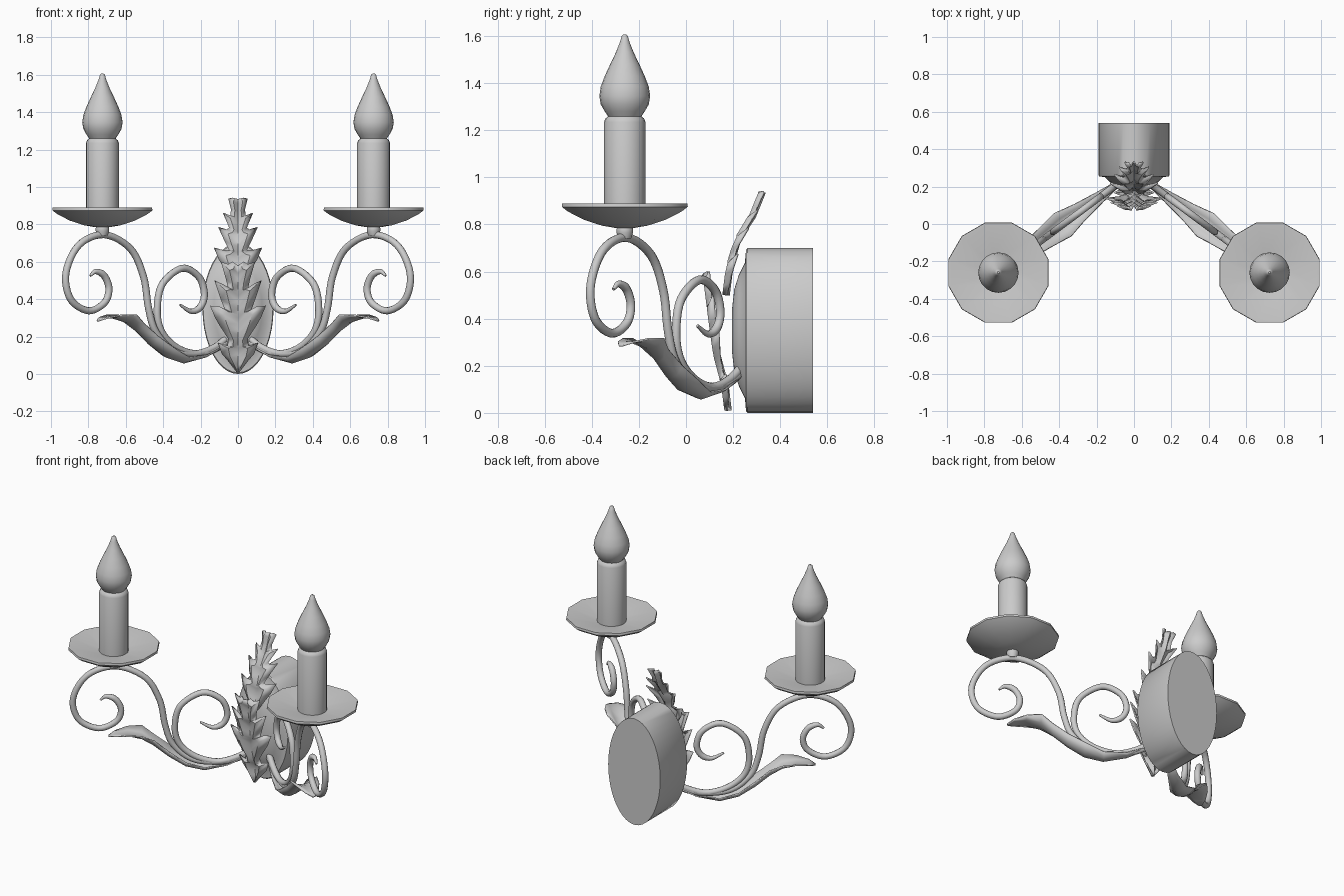
import bpy, bmesh, math
from mathutils import Vector

cube = bpy.data.objects.get("Cube")
if cube:
    bpy.data.objects.remove(cube, do_unlink=True)

GREY = (0.6, 0.6, 0.6, 1)
metal = bpy.data.materials.new("pale grey")
metal.use_nodes = True
metal.diffuse_color = GREY
metal.node_tree.nodes["Principled BSDF"].inputs["Base Color"].default_value = GREY

CUP_X, CUP_Y = 0.725, -0.26
SLOPE = -0.744                                # plan direction of each arm
ACROSS = Vector((-SLOPE, 1, 0)).normalized()  # level direction across an arm


def on_arm(x, z):
    """Point in the upright plane of the left arm."""
    return Vector((x, CUP_Y + SLOPE * (x - CUP_X), z))


def finish(name, bm, angle=40):
    bmesh.ops.recalc_face_normals(bm, faces=bm.faces)
    mesh = bpy.data.meshes.new(name)
    bm.to_mesh(mesh)
    bm.free()
    ob = bpy.data.objects.new(name, mesh)
    bpy.context.collection.objects.link(ob)
    mesh.materials.append(metal)
    bpy.ops.object.select_all(action='DESELECT')
    ob.select_set(True)
    bpy.context.view_layer.objects.active = ob
    bpy.ops.object.shade_smooth_by_angle(angle=math.radians(angle))
    return ob


def lathe(name, profile, sides, centre, turn=0.0):
    """Closed turned part from (radius, height) pairs."""
    bm = bmesh.new()
    rings = []
    for r, z in profile:
        rings.append([bm.verts.new((centre[0] + r * math.cos(turn + math.tau * i / sides),
                                    centre[1] + r * math.sin(turn + math.tau * i / sides), z))
                      for i in range(sides)])
    for a, b in zip(rings, rings[1:]):
        for i in range(sides):
            j = (i + 1) % sides
            bm.faces.new((a[i], a[j], b[j], b[i]))
    bm.faces.new(rings[0])
    bm.faces.new(rings[-1])
    return finish(name, bm)


def smooth_path(points, steps=6):
    """Catmull-Rom path through the points."""
    pts = [2 * points[0] - points[1]] + points + [2 * points[-1] - points[-2]]
    out = []
    for a, b, c, d in zip(pts, pts[1:], pts[2:], pts[3:]):
        for s in range(steps):
            t = s / steps
            out.append(0.5 * (2 * b + (c - a) * t + (2 * a - 5 * b + 4 * c - d) * t * t
                              + (3 * b - a - 3 * c + d) * t ** 3))
    return out + [points[-1]]


def tube(name, points, radius, side):
    """Round bar bent in the arm plane, thinning at its curled tip."""
    path = smooth_path([on_arm(x, z) for x, z in points])
    bm = bmesh.new()
    rings, n = [], 10
    for k, p in enumerate(path):
        tangent = (path[min(k + 1, len(path) - 1)] - path[max(k - 1, 0)]).normalized()
        u = tangent.cross(ACROSS)
        left = (len(path) - 1 - k) / 10
        r = radius * min(1, 0.35 + 0.65 * left)
        ring = []
        for i in range(n):
            a = math.tau * i / n
            v = p + r * (math.cos(a) * u + math.sin(a) * ACROSS)
            ring.append(bm.verts.new((side * v.x, v.y, v.z)))
        rings.append(ring)
    for a, b in zip(rings, rings[1:]):
        for i in range(n):
            bm.faces.new((a[i], a[(i + 1) % n], b[(i + 1) % n], b[i]))
    bm.faces.new(rings[0])
    bm.faces.new(rings[-1])
    finish(name, bm, 60)


def sheet(name, rows, thickness, angle=50):
    """Thin leaf from rows of points running along its length."""
    bm = bmesh.new()
    grid = [[bm.verts.new(p) for p in row] for row in rows]
    for a, b in zip(grid, grid[1:]):
        for i in range(len(a) - 1):
            bm.faces.new((a[i], a[i + 1], b[i + 1], b[i]))
    ob = finish(name, bm, angle)
    mod = ob.modifiers.new("thickness", 'SOLIDIFY')
    mod.thickness = thickness
    mod.offset = 0


def spine_y(spine, z):
    for (y0, z0), (y1, z1) in zip(spine, spine[1:]):
        if z <= z1:
            return y0 + (y1 - y0) * (z - z0) / (z1 - z0)
    return spine[-1][0]


def acanthus(name, outline, spine):
    """Lobed leaf: outline holds (half width, edge height, rib height)."""
    rows = []
    for w, ze, zr in outline:
        yr, ye = spine_y(spine, zr), spine_y(spine, ze)
        zm = (ze + zr) / 2
        ym = (yr + ye) / 2 - 0.012
        rows.append([(-w, ye + 0.15 * w, ze), (-w / 2, ym, zm), (0, yr + 0.012, zr),
                     (w / 2, ym, zm), (w, ye + 0.15 * w, ze)])
    sheet(name, rows, 0.008)


# Wall box: oval block with a shallow domed front
bm = bmesh.new()
N = 40
loops = []
for y, s in ((0.54, 1), (0.262, 1), (0.255, 0.98), (0.25, 0.82), (0.225, 0.68),
             (0.205, 0.5), (0.195, 0.25)):
    loops.append([bm.verts.new((0.19 * s * math.cos(math.tau * i / N), y,
                                0.35 + 0.35 * s * math.sin(math.tau * i / N)))
                  for i in range(N)])
for a, b in zip(loops, loops[1:]):
    for i in range(N):
        bm.faces.new((a[i], a[(i + 1) % N], b[(i + 1) % N], b[i]))
bm.faces.new(loops[0])
bm.faces.new(loops[-1])
finish("wall_box", bm)

# Two lobed leaves on the front of the box
acanthus("lower_leaf", [
    (0.004, 0.01, 0.012), (0.05, 0.07, 0.05), (0.085, 0.11, 0.08), (0.105, 0.165, 0.11),
    (0.055, 0.15, 0.14), (0.05, 0.19, 0.17), (0.09, 0.25, 0.21), (0.12, 0.30, 0.24),
    (0.148, 0.365, 0.27), (0.10, 0.36, 0.30), (0.07, 0.34, 0.32), (0.09, 0.40, 0.35),
    (0.125, 0.50, 0.39), (0.085, 0.48, 0.42), (0.055, 0.46, 0.44), (0.06, 0.50, 0.47),
    (0.09, 0.60, 0.51), (0.05, 0.585, 0.54), (0.03, 0.60, 0.58)],
    [(0.18, 0.0), (0.165, 0.12), (0.13, 0.25), (0.11, 0.40), (0.085, 0.60)])
acanthus("upper_leaf", [
    (0.03, 0.50, 0.50), (0.06, 0.55, 0.53), (0.10, 0.61, 0.56), (0.128, 0.675, 0.59),
    (0.08, 0.66, 0.62), (0.045, 0.66, 0.65), (0.07, 0.71, 0.68), (0.105, 0.785, 0.71),
    (0.06, 0.77, 0.74), (0.045, 0.78, 0.76), (0.08, 0.86, 0.80), (0.04, 0.845, 0.83),
    (0.035, 0.88, 0.87), (0.05, 0.935, 0.91), (0.03, 0.94, 0.935)],
    [(0.17, 0.5), (0.185, 0.62), (0.22, 0.74), (0.28, 0.83), (0.325, 0.94)])

MAIN_SCROLL = [(0.05, 0.20), (0.13, 0.14), (0.23, 0.108), (0.35, 0.13), (0.44, 0.225),
               (0.478, 0.35), (0.505, 0.52), (0.575, 0.67), (0.715, 0.745), (0.85, 0.69),
               (0.92, 0.54), (0.895, 0.40), (0.80, 0.338), (0.715, 0.38), (0.69, 0.455),
               (0.715, 0.525), (0.76, 0.548), (0.79, 0.525)]
INNER_SCROLL = [(0.05, 0.18), (0.14, 0.125), (0.24, 0.11), (0.34, 0.15), (0.41, 0.23),
                (0.432, 0.34), (0.405, 0.48), (0.30, 0.565), (0.21, 0.52), (0.18, 0.43),
                (0.20, 0.36), (0.25, 0.335), (0.31, 0.37)]
# Arm leaf: x, height, half width, lift of the edges
ARM_LEAF = [(0.08, 0.15, 0.015, 0.0), (0.18, 0.09, 0.03, 0.01), (0.29, 0.06, 0.05, 0.03),
            (0.38, 0.09, 0.075, 0.045), (0.46, 0.15, 0.06, 0.05), (0.53, 0.22, 0.05, 0.05),
            (0.59, 0.275, 0.085, 0.04), (0.66, 0.30, 0.07, 0.015), (0.72, 0.30, 0.04, 0.0),
            (0.75, 0.285, 0.008, 0.0)]

for label, side in (("left", 1), ("right", -1)):
    centre = (side * CUP_X, CUP_Y)

    # Scrolled arm and the leaf beneath it
    tube(label + "_main_scroll", MAIN_SCROLL, 0.019, side)
    tube(label + "_inner_scroll", INNER_SCROLL, 0.019, side)
    rows = []
    for x, z, w, lift in ARM_LEAF:
        row = []
        for t in (-1, -0.5, 0, 0.5, 1):
            p = on_arm(x, z + lift * t * t) + ACROSS * (w * t)
            row.append((side * p.x, p.y, p.z))
        rows.append(row)
    sheet(label + "_arm_leaf", rows, 0.008, 60)

    # Collar, drip dish and candle with its flame bulb
    lathe(label + "_collar", [(0.027, 0.74), (0.036, 0.765), (0.036, 0.78), (0.03, 0.80)],
          14, centre)
    lathe(label + "_drip_dish", [(0.04, 0.785), (0.10, 0.795), (0.18, 0.82), (0.25, 0.855),
                                 (0.277, 0.875), (0.275, 0.889), (0.262, 0.889),
                                 (0.09, 0.85), (0.03, 0.845)], 12, centre, math.pi / 12)
    lathe(label + "_candle", [(0.088, 0.83), (0.088, 1.235), (0.082, 1.25), (0.068, 1.262)],
          20, centre)
    lathe(label + "_flame_bulb", [(0.068, 1.255), (0.085, 1.28), (0.102, 1.31), (0.108, 1.345),
                                  (0.102, 1.385), (0.085, 1.43), (0.062, 1.48), (0.038, 1.53),
                                  (0.02, 1.575), (0.013, 1.60), (0.006, 1.606)], 20, centre)
